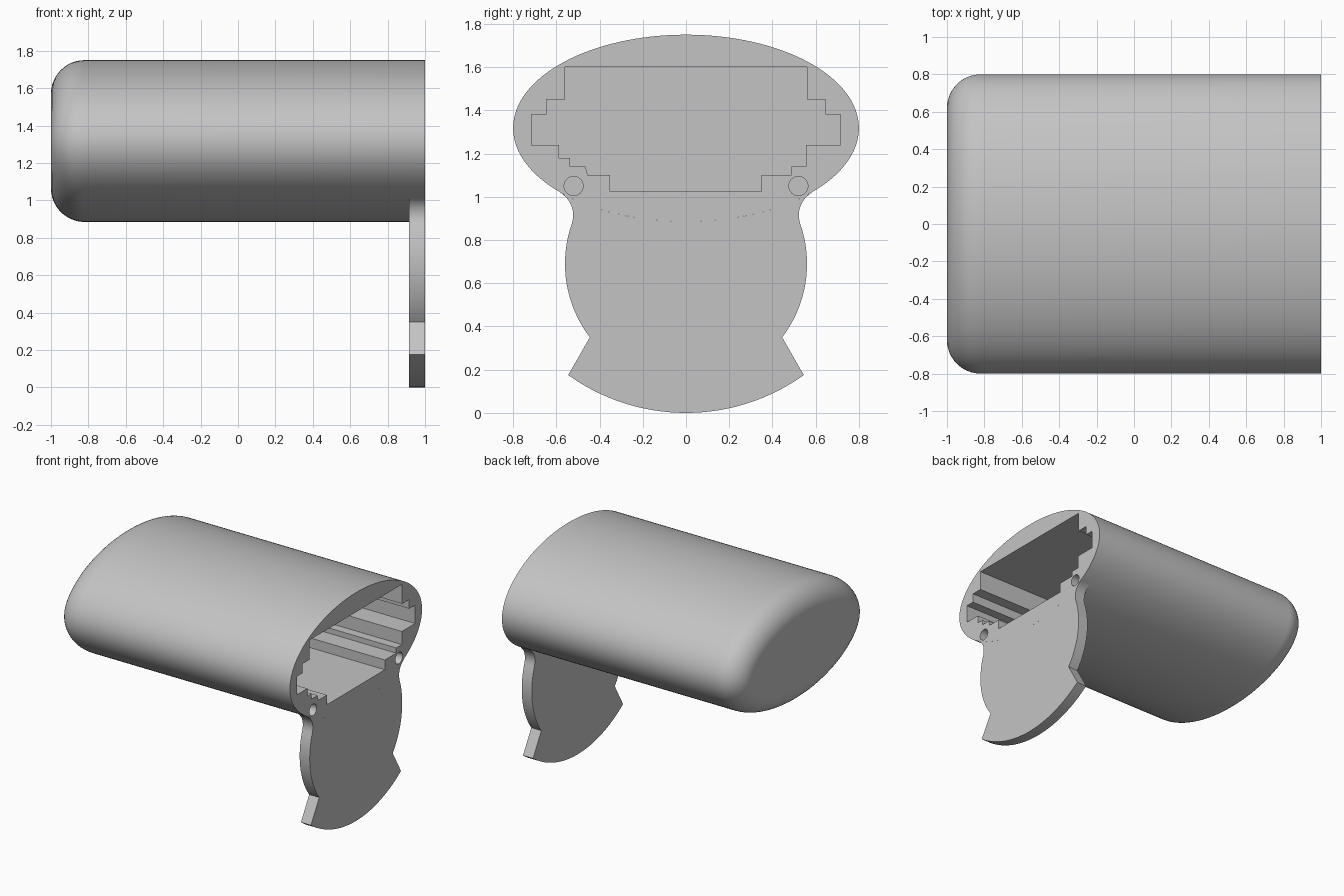
import bpy
import bmesh
from math import sin, cos, pi, radians, sqrt, asin, atan2
from mathutils import Vector

cube = bpy.data.objects.get("Cube")
if cube:
    bpy.data.objects.remove(cube, do_unlink=True)

# Single grey finish
grey = bpy.data.materials.new("light grey")
grey.use_nodes = True
colour = (0.55, 0.55, 0.55, 1)
grey.diffuse_color = colour
grey.node_tree.nodes["Principled BSDF"].inputs["Base Color"].default_value = colour

A, B, ZC = 0.8, 0.4325, 1.3175      # oval half width, half height, centre height
FILLET, BACK, FRONT = 0.18, -1.0, 1.0


def loft(name, rings):
    """Skin a list of equal-length closed rings and cap both ends."""
    bm = bmesh.new()
    loops = [[bm.verts.new(p) for p in ring] for ring in rings]
    n = len(loops[0])
    for a, b in zip(loops, loops[1:]):
        for i in range(n):
            j = (i + 1) % n
            bm.faces.new((a[i], a[j], b[j], b[i]))
    bm.faces.new(loops[0])
    bm.faces.new(loops[-1])
    bmesh.ops.recalc_face_normals(bm, faces=bm.faces[:])
    mesh = bpy.data.meshes.new(name)
    bm.to_mesh(mesh)
    bm.free()
    mesh.materials.append(grey)
    obj = bpy.data.objects.new(name, mesh)
    bpy.context.collection.objects.link(obj)
    return obj


def prism(name, profile, x0, x1):
    """Extrude a (y, z) outline along x."""
    return loft(name, [[(x, y, z) for y, z in profile] for x in (x0, x1)])


def arc(cy, cz, r, start, end, steps):
    """Points on a circle between two angles in radians."""
    angles = [start + (end - start) * i / steps for i in range(steps + 1)]
    return [(cy + r * cos(t), cz + r * sin(t)) for t in angles]


def activate(obj):
    bpy.ops.object.select_all(action='DESELECT')
    obj.select_set(True)
    bpy.context.view_layer.objects.active = obj


def cut(target, cutter):
    """Subtract the cutter and discard it."""
    mod = target.modifiers.new("cut", 'BOOLEAN')
    mod.operation = 'DIFFERENCE'
    mod.solver = 'EXACT'
    mod.object = cutter
    activate(target)
    bpy.ops.object.modifier_apply(modifier=mod.name)
    bpy.data.objects.remove(cutter, do_unlink=True)


def oval_ring(x, inset, segments=128):
    """Oval outline moved inward along its normals."""
    ring = []
    for i in range(segments):
        t = 2 * pi * i / segments
        normal = Vector((cos(t) / A, sin(t) / B)).normalized()
        ring.append((x, A * cos(t) - inset * normal.x,
                     ZC + B * sin(t) - inset * normal.y))
    return ring


# Oval housing with a rounded closed end
rings = []
for i in range(13):
    t = pi / 2 * i / 12
    rings.append(oval_ring(BACK + FILLET * (1 - sin(t)), FILLET * (1 - cos(t))))
rings = rings[::-1]
rings.sort(key=lambda ring: ring[0][0])
rings.append(oval_ring(FRONT, 0))
housing = loft("housing", rings)

# Stepped cavity open at the front end
left_steps = [(0.56, 1.6), (0.56, 1.45), (0.645, 1.45), (0.645, 1.38),
              (0.715, 1.38), (0.715, 1.24), (0.555, 1.24), (0.555, 1.14),
              (0.487, 1.14), (0.487, 1.1), (0.35, 1.1), (0.35, 1.025)]
right_steps = [(-0.352, 1.025), (-0.352, 1.1), (-0.455, 1.1), (-0.465, 1.14),
               (-0.537, 1.14), (-0.537, 1.18), (-0.588, 1.18), (-0.588, 1.24)]
right_steps += [(-y, z) for y, z in left_steps[5::-1]]
cut(housing, prism("cavity_cutter", left_steps + right_steps, -0.8, 1.1))

# Screw holes below the cavity
for side in (-1, 1):
    hole = arc(side * 0.52, 1.05, 0.044, 0, 2 * pi, 32)[:-1]
    cut(housing, prism("hole_cutter", hole, 0.6, 1.1))

# Hanging end plate: bowed foot, notch, round waist, neck fillet
R_FOOT, R_WAIST, Z_WAIST = 0.936, 0.56, 0.69
foot = asin(0.545 / R_FOOT)
half = arc(0, R_FOOT, R_FOOT, -pi / 2, -pi / 2 + foot, 16)
neck_y, neck_z, neck_r = 0.64, 0.915, 0.118
lean = atan2(neck_z - Z_WAIST, neck_y)
half += arc(0, Z_WAIST, R_WAIST, asin((0.35 - Z_WAIST) / R_WAIST), lean, 24)
half += arc(neck_y, neck_z, neck_r, pi + lean, radians(120), 12)[1:]
# Top edge follows the underside of the housing
rim = half[-1][0]
half += [(y, ZC - B * sqrt(1 - (y / A) ** 2))
         for y in [rim * (1 - i / 24) for i in range(1, 25)]]
plate = prism("end_plate", half + [(-y, z) for y, z in half[-2:0:-1]], 0.915, FRONT)

for part in (housing, plate):
    activate(part)
    bpy.ops.object.shade_smooth_by_angle(angle=radians(30))
